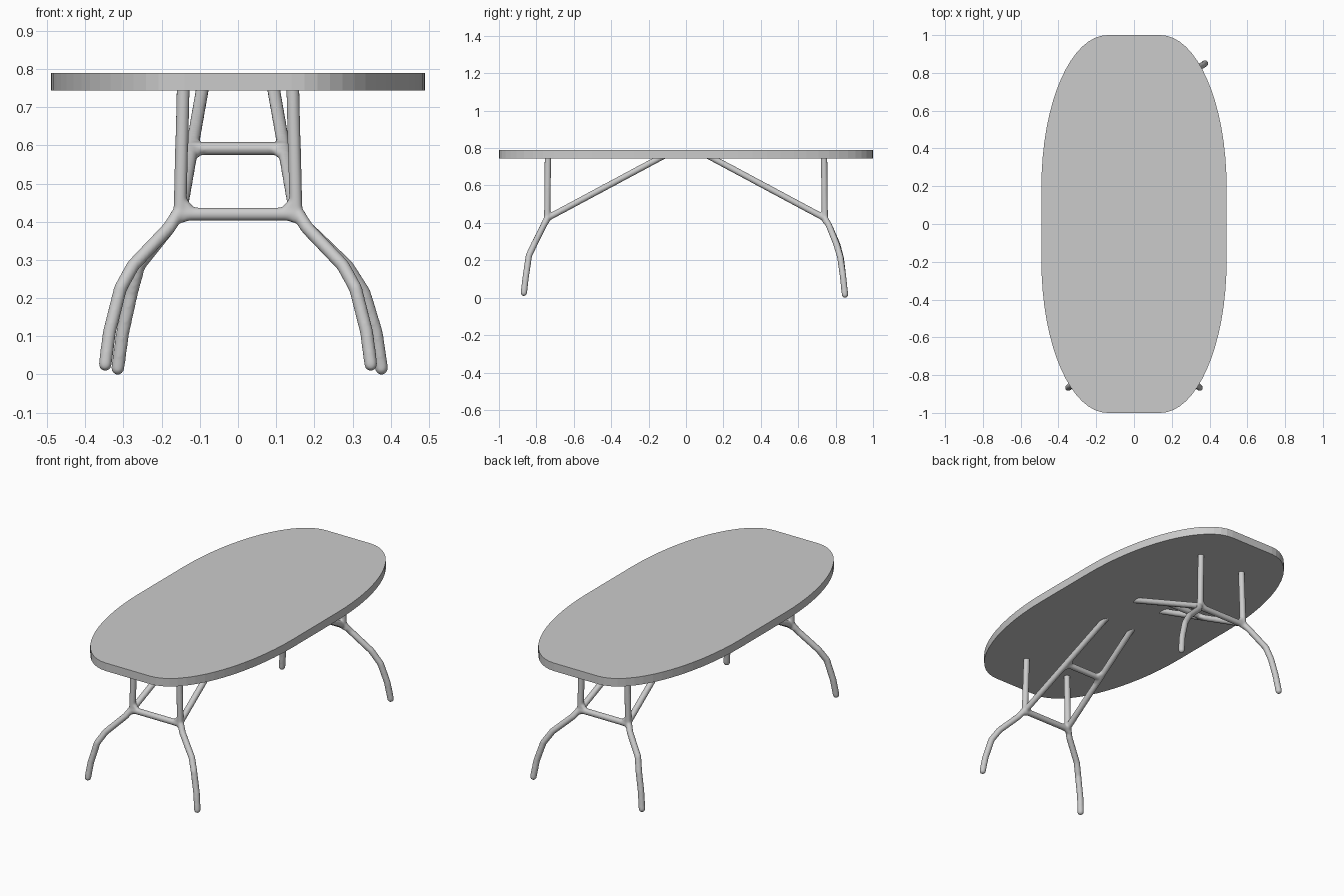
import bpy, bmesh
from math import sin, cos, pi
from mathutils import Vector, Matrix

if "Cube" in bpy.data.objects:
    bpy.data.objects.remove(bpy.data.objects["Cube"])

grey = bpy.data.materials.new("light grey")
grey.use_nodes = True
grey.diffuse_color = (0.6, 0.6, 0.6, 1)
grey.node_tree.nodes["Principled BSDF"].inputs["Base Color"].default_value = (0.6, 0.6, 0.6, 1)


def make_object(name, bm):
    mesh = bpy.data.meshes.new(name)
    bm.to_mesh(mesh)
    bm.free()
    mesh.materials.append(grey)
    obj = bpy.data.objects.new(name, mesh)
    bpy.context.collection.objects.link(obj)
    return obj


def tube(bm, points, r):
    """Round bar through the points, with ball joints and rounded ends."""
    points = [Vector(p) for p in points]
    for p in points:
        bmesh.ops.create_uvsphere(bm, u_segments=16, v_segments=10, radius=r,
                                  matrix=Matrix.Translation(p))
    for a, b in zip(points, points[1:]):
        d = b - a
        turn = d.to_track_quat('Z', 'Y').to_matrix().to_4x4()
        bmesh.ops.create_cone(bm, cap_ends=True, segments=16, radius1=r, radius2=r,
                              depth=d.length, matrix=Matrix.Translation((a + b) / 2) @ turn)


# Tabletop: elliptical corners joined by straight ends and sides
STEPS = 16
outline = []
for sx, sy in ((1, 1), (-1, 1), (-1, -1), (1, -1)):
    corner = [(sx * (0.14 + 0.35 * cos(t)), sy * (0.2 + 0.8 * sin(t)))
              for t in (pi / 2 * i / STEPS for i in range(STEPS + 1))]
    outline += corner if sx * sy > 0 else corner[::-1]
bm = bmesh.new()
face = bm.faces.new([bm.verts.new((x, y, 0.744)) for x, y in outline])
top = bmesh.ops.extrude_face_region(bm, geom=[face])["geom"]
bmesh.ops.translate(bm, vec=(0, 0, 0.046),
                    verts=[v for v in top if isinstance(v, bmesh.types.BMVert)])
bmesh.ops.recalc_face_normals(bm, faces=bm.faces)
make_object("tabletop", bm)

# Leg paths as (x, y, z) from joint to foot, with y measured outwards
front_leg = [(0.155, 0.742, 0.425), (0.18, 0.762, 0.385), (0.275, 0.812, 0.285),
             (0.308, 0.84, 0.225), (0.337, 0.857, 0.11), (0.348, 0.867, 0.026)]
back_leg = [(0.155, 0.742, 0.425), (0.18, 0.765, 0.385), (0.285, 0.805, 0.285),
            (0.33, 0.825, 0.215), (0.362, 0.84, 0.11), (0.376, 0.85, 0.016)]
back_right_leg = [(0.155, 0.742, 0.425), (0.18, 0.765, 0.385), (0.26, 0.808, 0.285),
                  (0.28, 0.828, 0.21), (0.302, 0.84, 0.11), (0.315, 0.85, 0.016)]

R = 0.0175
for name, end, legs in (("front_legs", -1, (front_leg, front_leg)),
                        ("back_legs", 1, (back_leg, back_right_leg))):
    bm = bmesh.new()
    for side, leg in zip((1, -1), legs):
        def place(pts):
            return [(side * x, end * y, z) for x, y, z in pts]
        tube(bm, place(leg), R)
        # Upright post and sloping brace
        tube(bm, place([(0.152, 0.742, 0.43), (0.143, 0.738, 0.766)]), R)
        tube(bm, place([(0.15, 0.742, 0.425), (0.09, 0.105, 0.766)]), R)
        # Rounded corners where the bars meet
        tube(bm, place([(0.148, 0.742, 0.455), (0.12, 0.742, 0.422)]), 0.014)
        tube(bm, place([(0.165, 0.745, 0.405), (0.125, 0.742, 0.418)]), 0.014)
        tube(bm, place([(0.117, 0.395, 0.61), (0.098, 0.43, 0.593)]), 0.014)
        tube(bm, place([(0.123, 0.47, 0.571), (0.098, 0.433, 0.59)]), 0.014)
    # Lower and upper crossbars
    for x, y, z in ((0.15, 0.742, 0.42), (0.12, 0.433, 0.592)):
        tube(bm, [(-x, end * y, z), (x, end * y, z)], R)
    frame = make_object(name, bm)
    # Melt the bars into one smooth frame
    remesh = frame.modifiers.new("Blend", 'REMESH')
    remesh.mode = 'VOXEL'
    remesh.voxel_size = 0.005
    remesh.use_smooth_shade = True
    smooth = frame.modifiers.new("Soften", 'SMOOTH')
    smooth.factor = 0.5
    smooth.iterations = 8
